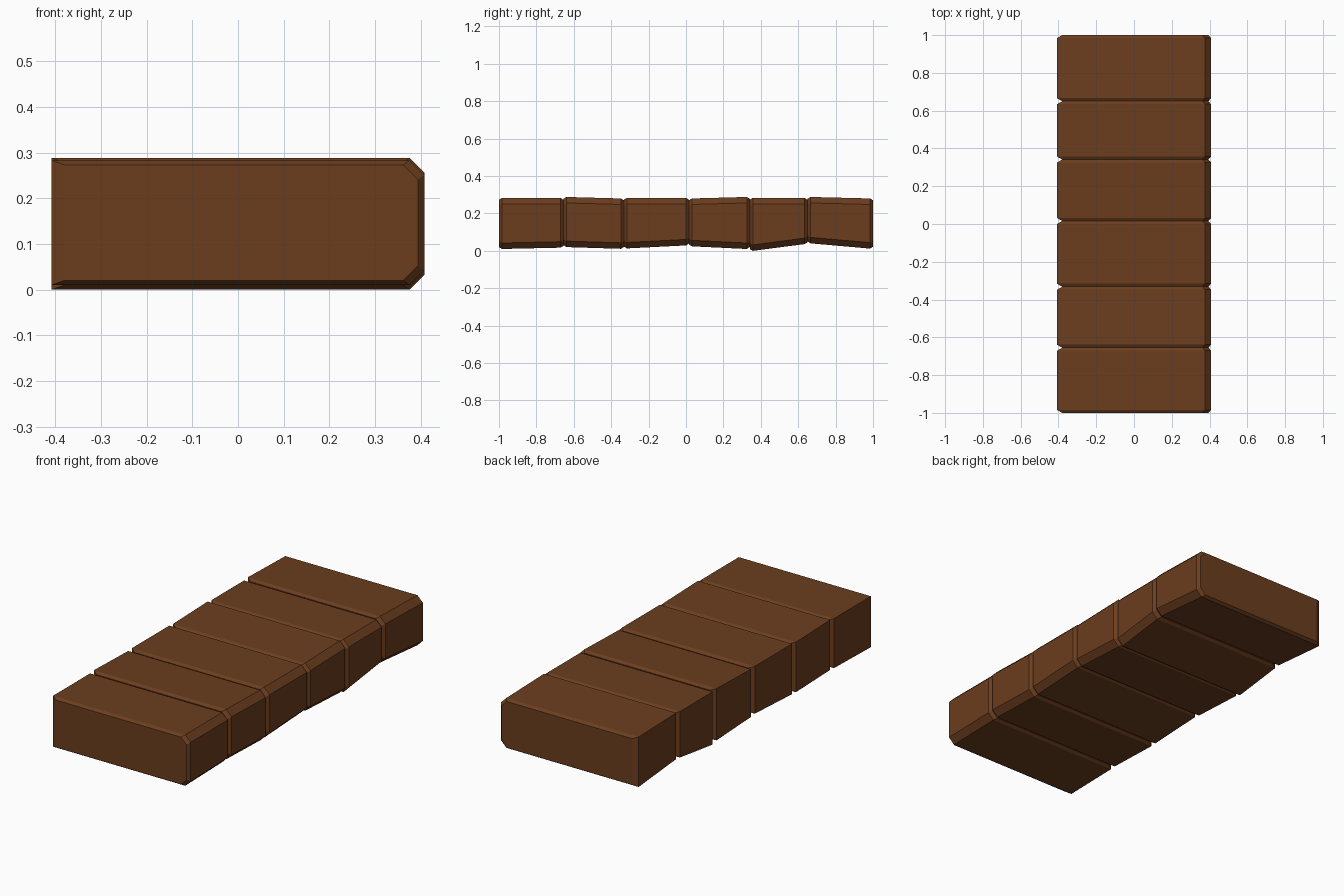
import bpy, bmesh

if "Cube" in bpy.data.objects:
    bpy.data.objects.remove(bpy.data.objects["Cube"])

# Dark wood material
wood = bpy.data.materials.new("dark_wood")
wood.diffuse_color = (0.147, 0.047, 0.013, 1)
wood.use_nodes = True
wood.node_tree.nodes["Principled BSDF"].inputs["Base Color"].default_value = wood.diffuse_color

XL, XR, C = -0.408, 0.408, 0.032   # left edge, right edge, corner cut
DEPTH = 0.016                      # length of the end bevel


def section(bm, y, bottom, top, left=0.0, right=0.0, rim=0.0):
    """Cross-section with the two right-hand corners cut off."""
    l, r, b, t = XL + left, XR - right, bottom + rim, top - rim
    pts = [(l, b), (r - C, b), (r, b + C), (r, t - C), (r - C, t), (l, t)]
    return [bm.verts.new((x, y, z)) for x, z in pts]


def block(name, y0, y1, b0, b1, t0, t1):
    """Tapered block running along y with bevelled ends."""
    bm = bmesh.new()
    end = dict(left=0.028, right=0.014, rim=0.010)
    rings = [section(bm, y0, b0, t0, **end),
             section(bm, y0 + DEPTH, b0, t0),
             section(bm, y1 - DEPTH, b1, t1),
             section(bm, y1, b1, t1, **end)]
    for a, b in zip(rings, rings[1:]):
        for i in range(6):
            j = (i + 1) % 6
            bm.faces.new((a[i], a[j], b[j], b[i]))
    bm.faces.new(rings[0])
    bm.faces.new(rings[-1])
    bmesh.ops.recalc_face_normals(bm, faces=bm.faces)
    mesh = bpy.data.meshes.new(name)
    bm.to_mesh(mesh)
    bm.free()
    mesh.materials.append(wood)
    bpy.context.collection.objects.link(bpy.data.objects.new(name, mesh))


# Row of blocks: y start, y end, bottom start/end, top start/end
rows = [
    (-1.000, -0.655, 0.010, 0.017, 0.283, 0.283),
    (-0.655, -0.332, 0.020, 0.011, 0.288, 0.280),
    (-0.332, 0.016, 0.013, 0.029, 0.283, 0.283),
    (0.016, 0.341, 0.024, 0.010, 0.280, 0.288),
    (0.341, 0.650, 0.000, 0.036, 0.283, 0.283),
    (0.650, 1.000, 0.040, 0.012, 0.288, 0.280),
]
for n, row in enumerate(rows, 1):
    block(f"block_{n}", *row)
